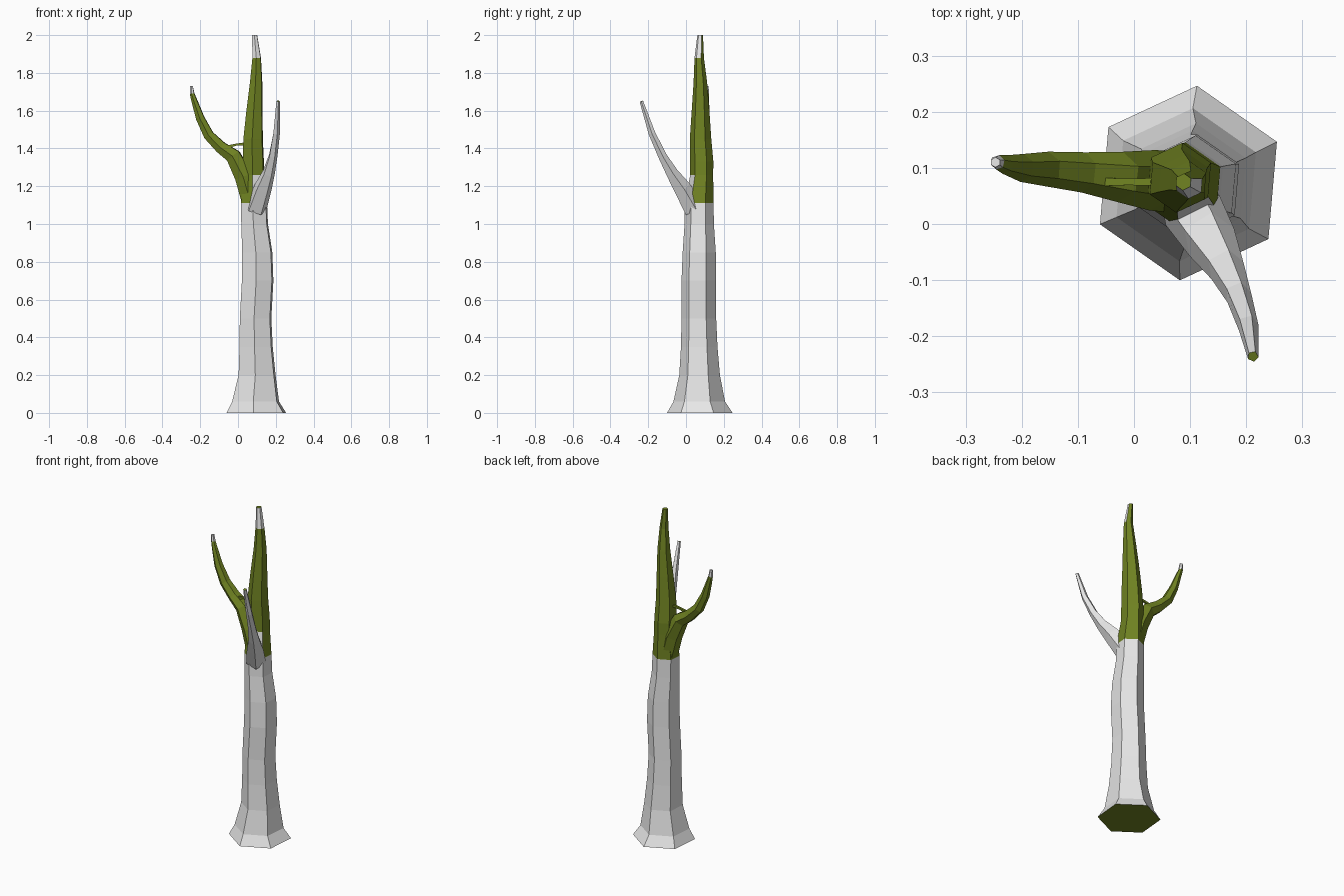
import bpy, bmesh, math
from mathutils import Vector


def material(name, rgb):
    m = bpy.data.materials.new(name)
    m.diffuse_color = (*rgb, 1)
    return m


BARK = material("pale_bark", (0.8, 0.8, 0.8))
MOSS = material("olive_moss", (0.165, 0.23, 0.016))


def loft(name, path, sides, phase, rule, flat=False):
    """Tube through (x, y, z, radius) rings; rule(center, normal) gives the material index."""
    bm = bmesh.new()
    pts = [Vector(p[:3]) for p in path]
    rings = []
    for i, p in enumerate(pts):
        if flat:
            u, v = Vector((1, 0, 0)), Vector((0, 1, 0))
        else:
            d = (pts[min(i + 1, len(pts) - 1)] - pts[max(i - 1, 0)]).normalized()
            u = d.cross(Vector((0, 0, 1))).normalized()
            v = d.cross(u)
        ring = []
        for k in range(sides):
            a = math.radians(phase) + math.tau * k / sides
            ring.append(bm.verts.new(p + path[i][3] * (u * math.cos(a) + v * math.sin(a))))
        rings.append(ring)
    for a, b in zip(rings, rings[1:]):
        for k in range(sides):
            n = (k + 1) % sides
            bm.faces.new((a[k], a[n], b[n], b[k]))
    bm.faces.new(rings[0][::-1])
    bm.faces.new(rings[-1])
    bmesh.ops.recalc_face_normals(bm, faces=bm.faces)
    for f in bm.faces:
        f.normal_update()
        f.material_index = rule(f.calc_center_median(), f.normal)
    me = bpy.data.meshes.new(name)
    bm.to_mesh(me)
    bm.free()
    me.materials.append(BARK)
    me.materials.append(MOSS)
    ob = bpy.data.objects.new(name, me)
    bpy.context.collection.objects.link(ob)
    return ob


# Trunk and central leader: bark below, moss above, bare bark on front of tip
def trunk_rule(c, n):
    if abs(n.z) > 0.95:
        return 1
    if c.z < 1.1:
        return 0
    if c.z < 1.26:
        return 0 if n.y < -0.5 and n.x > 0 else 1
    return 0 if c.z > 1.9 and n.y < 0.05 else 1


loft("trunk", [
    (0.097, 0.073, 0, 0.174), (0.093, 0.070, 0.06, 0.137), (0.101, 0.072, 0.20, 0.108),
    (0.096, 0.070, 0.35, 0.097), (0.093, 0.068, 0.50, 0.092), (0.104, 0.068, 0.70, 0.092),
    (0.102, 0.070, 0.85, 0.088), (0.088, 0.070, 1.00, 0.078), (0.085, 0.070, 1.11, 0.076),
    (0.083, 0.083, 1.26, 0.061), (0.081, 0.083, 1.33, 0.062), (0.080, 0.077, 1.45, 0.057),
    (0.087, 0.077, 1.60, 0.047), (0.096, 0.076, 1.75, 0.036), (0.099, 0.070, 1.88, 0.025),
    (0.088, 0.075, 2.00, 0.015)], 6, 25, trunk_rule, flat=True)

# Left mossy branch with a bare tip
loft("left_branch", [
    (0.072, 0.075, 1.11, 0.055), (0.032, 0.078, 1.25, 0.054), (-0.025, 0.084, 1.36, 0.045),
    (-0.09, 0.092, 1.405, 0.036), (-0.155, 0.098, 1.47, 0.031), (-0.20, 0.100, 1.56, 0.025),
    (-0.23, 0.106, 1.65, 0.017), (-0.243, 0.110, 1.69, 0.013), (-0.247, 0.110, 1.73, 0.009)],
    6, 0, lambda c, n: 0 if c.z > 1.695 else 1)

# Thin mossy ridge bridging the crotch
loft("crotch_ridge", [(-0.05, 0.075, 1.41, 0.01), (-0.01, 0.075, 1.42, 0.008),
                      (0.04, 0.075, 1.425, 0.01)], 4, 45, lambda c, n: 1)

# Right bare branch with a mossy cut end
loft("right_branch", [
    (0.095, 0.040, 1.08, 0.058), (0.132, -0.022, 1.19, 0.049), (0.162, -0.075, 1.27, 0.034),
    (0.185, -0.125, 1.36, 0.024), (0.203, -0.18, 1.48, 0.019), (0.212, -0.236, 1.65, 0.010)],
    5, 20, lambda c, n: 1 if c.z > 1.63 else 0)
